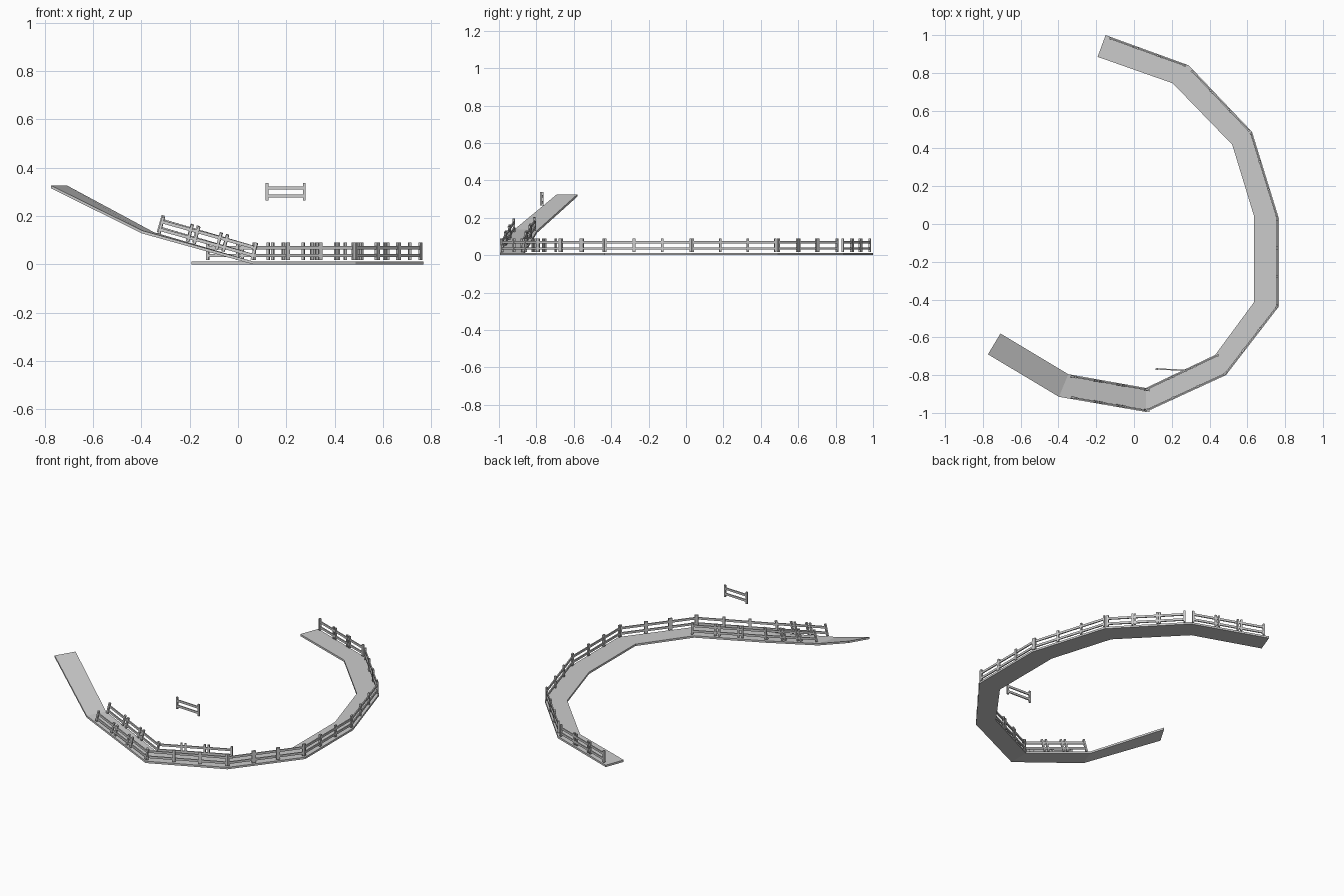
import bpy, bmesh
from mathutils import Vector, Matrix

if "Cube" in bpy.data.objects:
    bpy.data.objects.remove(bpy.data.objects["Cube"])

T = 0.012  # deck thickness

# Deck corner stations: outer x, y, inner x, y, top z outer, top z inner
STATIONS = [
    (-0.15, 1.0, -0.193, 0.885, T, T),
    (0.29, 0.84, 0.205, 0.745, T, T),
    (0.625, 0.488, 0.52, 0.42, T, T),
    (0.767, 0.03, 0.636, 0.04, T, T),
    (0.767, -0.437, 0.636, -0.413, T, T),
    (0.487, -0.80, 0.43, -0.693, T, T),
    (0.063, -0.995, 0.063, -0.868, T, T),
    (-0.397, -0.915, -0.348, -0.795, 0.140, 0.133),
    (-0.773, -0.69, -0.707, -0.58, 0.326, 0.326),
]
outer = [Vector((s[0], s[1], s[4])) for s in STATIONS]
inner = [Vector((s[2], s[3], s[5])) for s in STATIONS]


def add_object(name, bm):
    bmesh.ops.recalc_face_normals(bm, faces=bm.faces)
    me = bpy.data.meshes.new(name)
    bm.to_mesh(me)
    bm.free()
    ob = bpy.data.objects.new(name, me)
    bpy.context.collection.objects.link(ob)
    return ob


# Walkway deck: rectangular section swept through the stations
bm = bmesh.new()
down = Vector((0, 0, -T))
rings = [[bm.verts.new(p) for p in (o, i, i + down, o + down)]
         for o, i in zip(outer, inner)]
for a, b in zip(rings, rings[1:]):
    for k in range(4):
        n = (k + 1) % 4
        bm.faces.new((a[k], a[n], b[n], b[k]))
bm.faces.new(rings[0])
bm.faces.new(rings[-1][::-1])
add_object("walkway_deck", bm)

# Fence panel: two posts and two rails, origin at left foot
L, H, POST = 0.165, 0.072, 0.011


def box(bm, centre, size):
    m = Matrix.Translation(centre) @ Matrix.Diagonal((*size, 1))
    bmesh.ops.create_cube(bm, size=1, matrix=m)


bm = bmesh.new()
for x in (POST / 2, L - POST / 2):
    box(bm, (x, 0, H / 2), (POST, 0.011, H))
for z in (0.018, 0.051):
    box(bm, (L / 2, 0, z), (L, 0.007, 0.013))
stray = add_object("loose_fence_panel", bm)
panel_mesh = stray.data


def place(ob, a, b):
    x = (b - a).normalized()
    y = Vector((0, 0, 1)).cross(x).normalized()
    z = x.cross(y)
    m = Matrix((x, y, z)).transposed().to_4x4()
    ob.matrix_world = Matrix.Translation(a) @ m


place(stray, Vector((0.115, -0.767, 0.265)), Vector((0.28, -0.775, 0.265)))


# Fence row: three panels spread evenly between two points
def fence_row(name, a, b):
    lift = Vector((0, 0, 0.006))
    d = (b - a).normalized()
    span = (b - a).length - L
    for i in range(3):
        ob = bpy.data.objects.new(f"{name}_{i + 1}", panel_mesh)
        bpy.context.collection.objects.link(ob)
        p = a + d * span * i / 2 + lift
        place(ob, p, p + d)


def edge_fence(name, near, far, seg, t0=0.0, t1=1.0):
    a = near[seg].lerp(far[seg], 0.07)
    b = near[seg + 1].lerp(far[seg + 1], 0.07)
    fence_row(name, a.lerp(b, t0), a.lerp(b, t1))


TRIM = {0: (0.05, 0.98), 1: (0.06, 0.98), 6: (0.0, 0.865)}
for s in range(7):
    edge_fence(f"outer_fence_{s + 1}", outer, inner, s, *TRIM.get(s, (0, 1)))
edge_fence("inner_fence_flat", inner, outer, 5, -0.04, 1.0)
edge_fence("inner_fence_ramp", inner, outer, 6, 0.0, 0.96)
